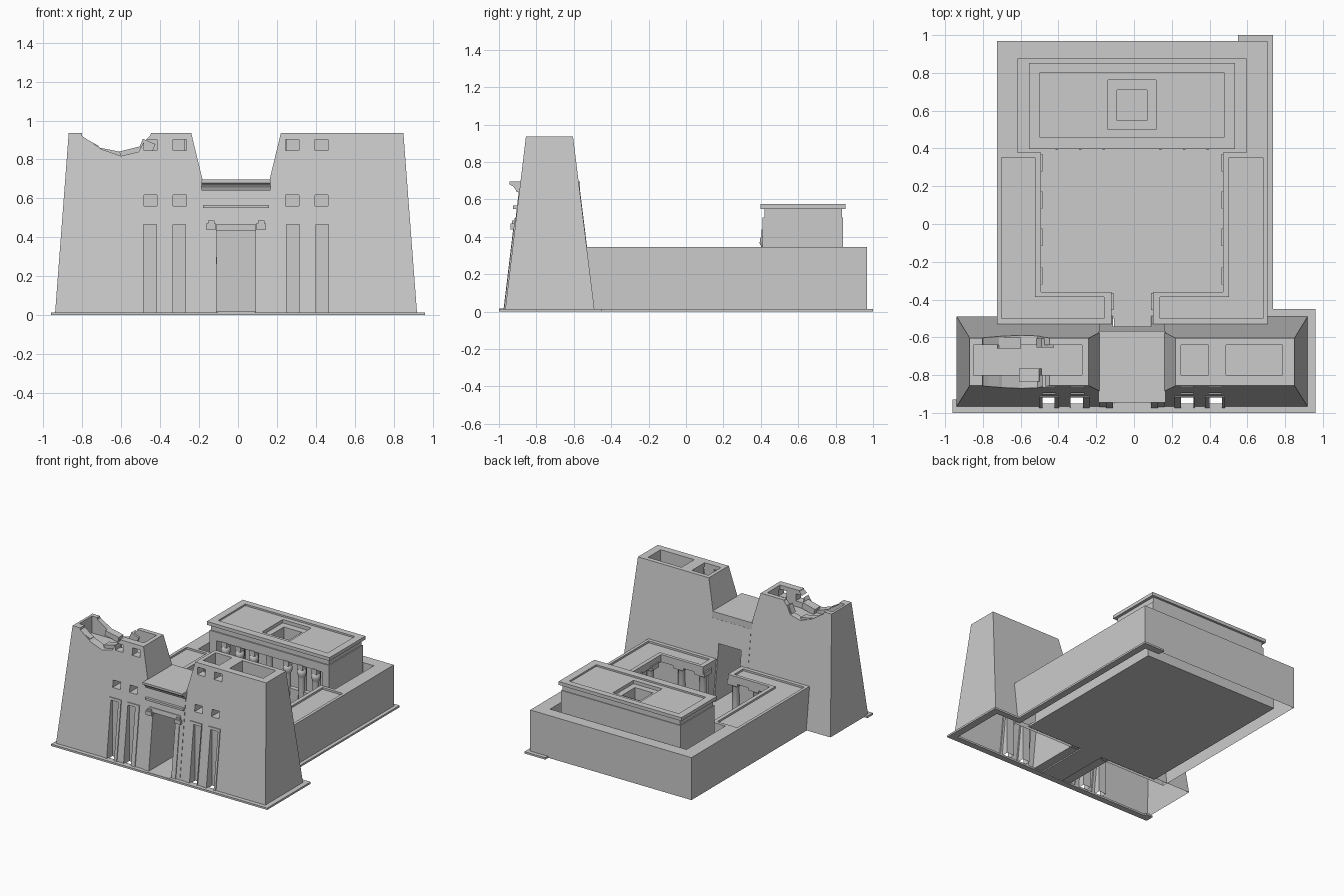
import bpy, bmesh, math
from mathutils import Vector, Matrix

if "Cube" in bpy.data.objects:
    bpy.data.objects.remove(bpy.data.objects["Cube"])

CX = -0.01  # axis of symmetry of the building


def finish(name, bm):
    bmesh.ops.recalc_face_normals(bm, faces=bm.faces)
    me = bpy.data.meshes.new(name)
    bm.to_mesh(me)
    bm.free()
    ob = bpy.data.objects.new(name, me)
    bpy.context.collection.objects.link(ob)
    return ob


def rings_mesh(name, rings):
    bm = bmesh.new()
    vs = [[bm.verts.new(p) for p in r] for r in rings]
    n = len(vs[0])
    for a, b in zip(vs, vs[1:]):
        for i in range(n):
            j = (i + 1) % n
            bm.faces.new((a[i], a[j], b[j], b[i]))
    bm.faces.new(vs[0])
    bm.faces.new(vs[-1])
    return finish(name, bm)


def loft(name, levels):
    """levels: (z, x0, x1, y0, y1)"""
    return rings_mesh(name, [[(a, c, z), (b, c, z), (b, d, z), (a, d, z)] for z, a, b, c, d in levels])


def box(name, x0, x1, y0, y1, z0, z1):
    return loft(name, [(z0, x0, x1, y0, y1), (z1, x0, x1, y0, y1)])


def prism(name, pts, axis, a, b):
    put = {'x': lambda p, t: (t, p[0], p[1]), 'y': lambda p, t: (p[0], t, p[1]),
           'z': lambda p, t: (p[0], p[1], t)}[axis]
    return rings_mesh(name, [[put(p, t) for p in pts] for t in (a, b)])


def lathe(name, x, y, prof, n=12):
    ob = rings_mesh(name, [[(x + r * math.cos(2 * math.pi * i / n), y + r * math.sin(2 * math.pi * i / n), z)
                            for i in range(n)] for r, z in prof])
    bpy.context.view_layer.objects.active = ob
    ob.select_set(True)
    bpy.ops.object.shade_smooth_by_angle(angle=math.radians(40))
    ob.select_set(False)
    return ob


def cut(ob, cutters):
    for c in cutters:
        m = ob.modifiers.new("cut", 'BOOLEAN')
        m.operation, m.solver, m.object = 'DIFFERENCE', 'EXACT', c
        bpy.context.view_layer.objects.active = ob
        bpy.ops.object.modifier_apply(modifier=m.name)


def drop(cutters):
    for c in cutters:
        bpy.data.objects.remove(c)


def open_bottom(ob):
    bm = bmesh.new()
    bm.from_mesh(ob.data)
    zmin = min(v.co.z for v in bm.verts)
    bmesh.ops.delete(bm, geom=[f for f in bm.faces if all(v.co.z < zmin + 1e-4 for v in f.verts)],
                     context='FACES_ONLY')
    bm.to_mesh(ob.data)
    bm.free()


def span(s, a, b):
    return sorted((CX + s * a, CX + s * b))


def front_y(z):
    return -0.968 + 0.112 * z / 0.935


def back_y(z):
    return -0.488 - 0.116 * z / 0.935


# pylon towers
for s, side in ((-1, "left"), (1, "right")):
    lv = [(z, *span(s, xi, xo), front_y(z), back_y(z))
          for z, xi, xo in ((0.008, 0.17, 0.93), (0.695, 0.172, 0.878), (0.935, 0.23, 0.86))]
    tower = loft(side + "_pylon_tower", lv)
    cutters, niches = [], []
    for a in (0.255, 0.405):
        niches.append(box("niche_cut", *span(s, a + 0.005, a + 0.07), -1.1, -0.9, -0.1, 0.465))
        for z in (0.56, 0.845):
            cutters.append(box("window_cut", *span(s, a, a + 0.068), -1.1, -0.79, z, z + 0.057))
    if s > 0:
        cutters += [box("pit_cut", x0, x1, -0.80, -0.64, 0.80, 1.1) for x0, x1 in ((0.25, 0.395), (0.487, 0.785))]
    else:
        cutters.append(box("pit_cut", -0.85, -0.275, -0.80, -0.64, 0.80, 1.1))
        jag = [(-0.815, 1.0), (-0.80, 0.92), (-0.70, 0.852), (-0.60, 0.818), (-0.51, 0.84),
               (-0.487, 0.885), (-0.45, 0.925), (-0.43, 1.0)]
        cutters.append(prism("ruin_cut", jag, 'y', -1.1, -0.4))
    cut(tower, cutters + niches)
    open_bottom(tower)
    # raised frames round the flagpole niches
    for i, a in enumerate((0.225, 0.387)):
        x0, x1 = span(s, a, a + 0.105)
        fr = loft("%s_niche_frame_%d" % (side, i),
                  [(z, x0, x1, front_y(z) - 0.007, front_y(z) + 0.01) for z in (0.012, 0.485)])
        cut(fr, niches)
    drop(cutters + niches)

# fallen blocks on the ruined tower
for i, (x, y, z, d, r) in enumerate(((-0.76, -0.83, 0.86, (0.07, 0.05, 0.06), 0.5),
                                     (-0.55, -0.80, 0.83, (0.11, 0.07, 0.05), -0.25),
                                     (-0.47, -0.63, 0.86, (0.07, 0.05, 0.07), 0.4),
                                     (-0.66, -0.63, 0.83, (0.12, 0.06, 0.04), 0.2))):
    bm = bmesh.new()
    bmesh.ops.create_cube(bm, size=1, matrix=Matrix.Translation((x, y, z)) @ Matrix.Rotation(r, 4, 'Y')
                          @ Matrix.Diagonal((*d, 1)))
    finish("rubble_block_%d" % i, bm)

# gateway between the towers
gate = loft("gateway", [(z, CX - 0.172, CX + 0.172, front_y(z) - 0.003, back_y(z) + 0.002) for z in (0.008, 0.645)])
door = [box("door_cut", CX - 0.10, CX + 0.10, -1.1, -0.3, -0.1, 0.465)]
surround = loft("door_surround", [(z, CX - 0.137, CX + 0.137, front_y(z) - 0.009, front_y(z) + 0.02)
                                  for z in (0.012, 0.50)])
cut(gate, door)
cut(surround, door)
drop(door)
box("gate_moulding", CX - 0.17, CX + 0.17, -0.924, -0.88, 0.55, 0.567)
cav = [(-0.567, 0.64), (-0.905, 0.64), (-0.912, 0.655), (-0.925, 0.67), (-0.945, 0.68), (-0.945, 0.697), (-0.567, 0.697)]
prism("gate_cornice", cav, 'x', CX - 0.177, CX + 0.177)
for s in (-1, 1):
    box("gate_bracket", *span(s, 0.103, 0.155), -0.937, -0.89, 0.44, 0.472)
    box("gate_bracket_cap", *span(s, 0.112, 0.145), -0.93, -0.89, 0.472, 0.487)

# base strip and floor
strip = [(-0.96, -1), (0.96, -1), (0.96, -0.45), (0.735, -0.45), (0.735, 1), (0.55, 1), (0.55, 0.94),
         (0.68, 0.94), (0.68, -0.5), (0.90, -0.5), (0.90, -0.95), (-0.90, -0.95), (-0.90, -0.93), (-0.96, -0.93)]
prism("base_strip", strip, 'z', 0, 0.015)
prism("floor", [(-0.616, -0.5), (-0.105, -0.5), (-0.105, -0.999), (0.087, -0.999), (0.087, -0.5),
                (0.596, -0.5), (0.596, 0.873), (-0.616, 0.873)], 'z', 0.001, 0.018)

# enclosure wall
H = 0.345
half = [(0.11, -0.53), (0.716, -0.53), (0.716, 0.968), (0.606, 0.873), (0.606, -0.42), (0.11, -0.42)]
R = [(CX + x, y) for x, y in half]
L = [(CX - x, y) for x, y in half]
wall = prism("enclosure_wall", [R[0], R[1], R[2], L[2], L[1], L[0], L[5], L[4], L[3], R[3], R[4], R[5]], 'z', 0.004, H)

# colonnade roofs with sunken panels, and their columns
panels, slabs = [], []
for s in (-1, 1):
    def ell(pts):
        return [(CX + s * x, y) for x, y in pts]
    slabs.append(prism("colonnade_roof", ell([(0.11, -0.525), (0.65, -0.525), (0.65, 0.378), (0.482, 0.378),
                                              (0.482, -0.36), (0.11, -0.36)]), 'z', 0.285, H))
    panels.append(prism("panel_cut", ell([(0.148, -0.50), (0.692, -0.50), (0.692, 0.352), (0.514, 0.352),
                                          (0.514, -0.387), (0.148, -0.387)]), 'z', H - 0.015, 0.5))
    spots = [(0.52, y) for y in (0.325, 0.127, -0.07, -0.275)] + [(0.145, -0.41), (0.335, -0.41)]
    for x, y in spots:
        x = CX + s * x
        lathe("court_column", x, y, [(0.038, 0.015), (0.038, 0.03), (0.028, 0.03), (0.026, 0.24),
                                     (0.03, 0.25), (0.042, 0.27)])
        box("court_capital", x - 0.046, x + 0.046, y - 0.046, y + 0.046, 0.262, 0.30)
cut(wall, panels)
for sl in slabs:
    cut(sl, panels)
drop(panels)
open_bottom(wall)

# hall at the back: side and rear walls
W = 0.53
prism("hall_walls", [(CX - W, 0.41), (CX - W, 0.84), (CX + W, 0.84), (CX + W, 0.41), (CX + W - 0.06, 0.41),
                     (CX + W - 0.06, 0.78), (CX - W + 0.06, 0.78), (CX - W + 0.06, 0.41)], 'z', 0.01, 0.44)

# hall roof layers with stepped skylight
steps = [box("roof_cut", -0.497, 0.476, 0.458, 0.802, 0.562, 0.7),
         box("roof_cut", -0.137, 0.116, 0.50, 0.763, 0.535, 0.7),
         box("roof_cut", -0.09, 0.07, 0.548, 0.71, 0.3, 0.7)]
layers = [box("hall_architrave", CX - W, CX + W, 0.41, 0.84, 0.435, 0.503),
          box("hall_frieze", CX - 0.522, CX + 0.522, 0.42, 0.834, 0.502, 0.55),
          box("hall_cornice", CX - 0.545, CX + 0.545, 0.397, 0.852, 0.548, 0.575)]
for ly in layers:
    cut(ly, steps)
drop(steps)

# hall facade columns, screens and inner columns
for s in (-1, 1):
    for x in (0.15, 0.275, 0.4):
        x = CX + s * x
        lathe("hall_column", x, 0.43, [(0.036, 0.015), (0.036, 0.035), (0.027, 0.035), (0.024, 0.33), (0.027, 0.345),
                                       (0.036, 0.365), (0.035, 0.39), (0.024, 0.405)])
        box("hall_capital", x - 0.024, x + 0.024, 0.405, 0.455, 0.40, 0.44)
        lathe("inner_column", x, 0.63, [(0.036, 0.015), (0.026, 0.035), (0.024, 0.35), (0.036, 0.38), (0.026, 0.44)])
    box("screen_wall", *span(s, 0.13, 0.50), 0.425, 0.45, 0.015, 0.21)
    box("screen_coping", *span(s, 0.13, 0.50), 0.418, 0.457, 0.21, 0.225)
